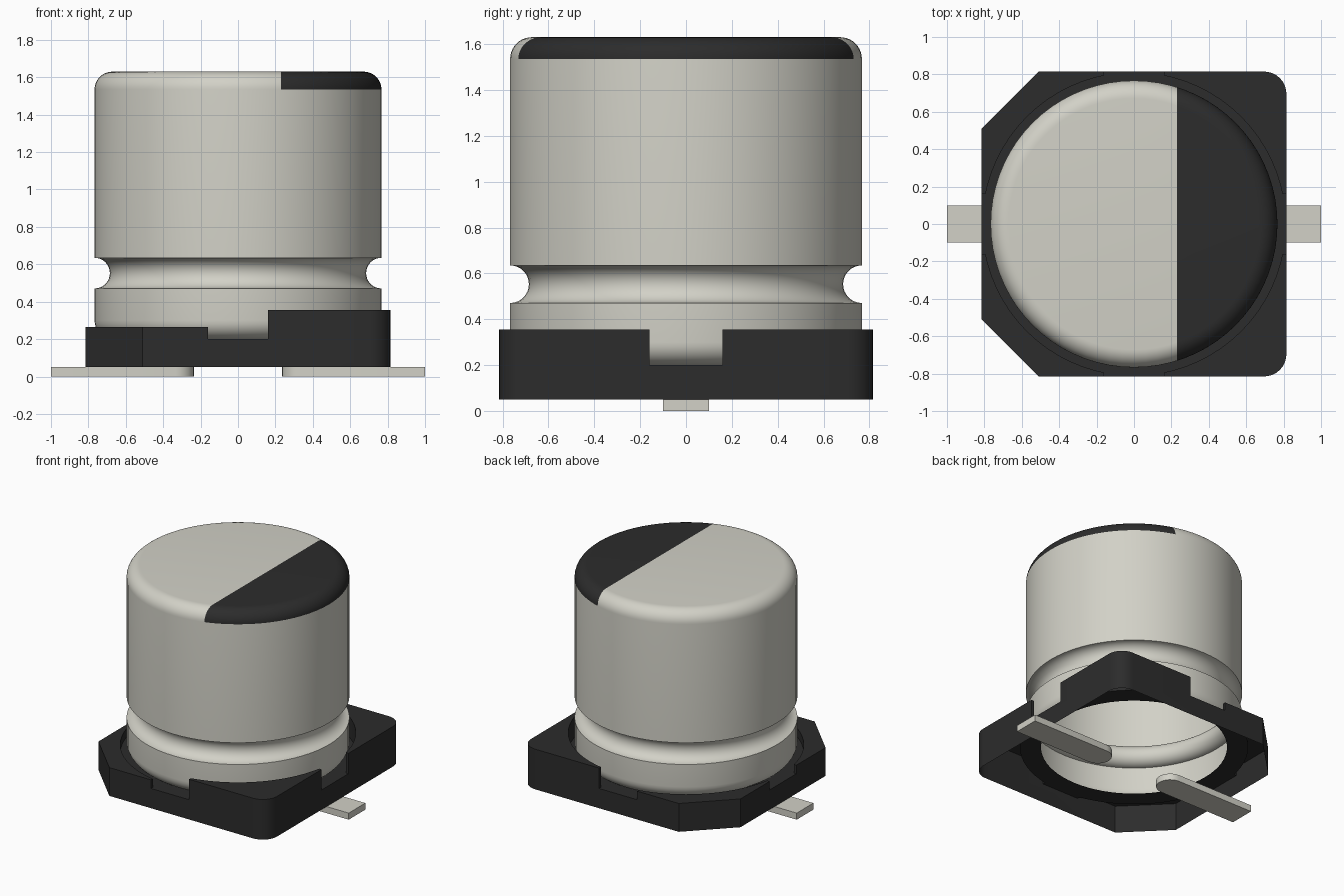
import bpy, bmesh, math
from mathutils import Vector

cube = bpy.data.objects.get("Cube")
if cube:
    bpy.data.objects.remove(cube, do_unlink=True)


def material(name, rgb):
    m = bpy.data.materials.new(name)
    m.use_nodes = True
    m.diffuse_color = (*rgb, 1)
    m.node_tree.nodes["Principled BSDF"].inputs["Base Color"].default_value = (*rgb, 1)
    return m


metal = material("warm_grey_metal", (0.645, 0.638, 0.571))
black = material("black_plastic", (0.025, 0.025, 0.025))


def finish(name, bm, *mats):
    mesh = bpy.data.meshes.new(name)
    bm.to_mesh(mesh)
    bm.free()
    for m in mats:
        mesh.materials.append(m)
    ob = bpy.data.objects.new(name, mesh)
    bpy.context.collection.objects.link(ob)
    return ob


def smooth(ob, degrees):
    bpy.ops.object.select_all(action="DESELECT")
    ob.select_set(True)
    bpy.context.view_layer.objects.active = ob
    bpy.ops.object.shade_smooth_by_angle(angle=math.radians(degrees))


def arc(cx, cy, r, start, end, n):
    angles = [math.radians(start + (end - start) * i / n) for i in range(n + 1)]
    return [(cx + r * math.cos(a), cy + r * math.sin(a)) for a in angles]


def prism(outline, z0, z1):
    bm = bmesh.new()
    face = bm.faces.new([bm.verts.new((x, y, z0)) for x, y in outline])
    up = bmesh.ops.extrude_face_region(bm, geom=[face])["geom"]
    bmesh.ops.translate(bm, vec=(0, 0, z1 - z0),
                        verts=[v for v in up if isinstance(v, bmesh.types.BMVert)])
    bmesh.ops.recalc_face_normals(bm, faces=bm.faces)
    return bm


def rect(x0, x1, y0, y1):
    return [(x0, y0), (x1, y0), (x1, y1), (x0, y1)]


# Can: lathed wall with rolled bottom lip, groove and rounded top, open below
R, SHOULDER, TOP = 0.767, 1.535, 1.63
profile = (arc(R - 0.1, 0.3, 0.1, -90, 0, 8)
           + arc(R, 0.553, 0.082, 270, 90, 16)
           + arc(R - 0.095, SHOULDER, 0.095, 0, 90, 10))
bm = bmesh.new()
pts = [bm.verts.new((r, 0, z)) for r, z in profile]
edges = [bm.edges.new(pair) for pair in zip(pts, pts[1:])]
bmesh.ops.spin(bm, geom=pts + edges, cent=(0, 0, 0), axis=(0, 0, 1),
               angle=math.tau, steps=72, use_duplicate=False)
bmesh.ops.remove_doubles(bm, verts=bm.verts, dist=0.0005)
rim = [e for e in bm.edges if e.is_boundary and e.verts[0].co.z > 1]
bmesh.ops.contextual_create(bm, geom=rim)
bmesh.ops.recalc_face_normals(bm, faces=bm.faces)
if max(bm.faces, key=lambda f: f.calc_center_median().z).normal.z < 0:
    bmesh.ops.reverse_faces(bm, faces=bm.faces)

# Polarity mark: straight cut across the rounded top
MARK = 0.23
cap = [f for f in bm.faces if f.calc_center_median().z > SHOULDER]
geom = set(cap)
for f in cap:
    geom.update(f.edges, f.verts)
bmesh.ops.bisect_plane(bm, geom=list(geom), plane_co=(MARK, 0, 0), plane_no=(1, 0, 0))
for f in bm.faces:
    c = f.calc_center_median()
    f.material_index = int(c.z > SHOULDER + 0.001 and c.x > MARK)
smooth(finish("can", bm, metal, black), 40)

# Base: square block, two chamfered and two rounded corners
H, CH, RAD = 0.815, 0.51, 0.12
outline = ([(-CH, -H)] + arc(H - RAD, RAD - H, RAD, -90, 0, 8)
           + arc(H - RAD, H - RAD, RAD, 0, 90, 8)
           + [(-CH, H), (-H, CH), (-H, -CH)])
FLOOR, BOTTOM, HOLE = 0.2, 0.05, 0.66
base = finish("base", prism(outline, BOTTOM, 0.355), black)

# Cutters: well for the can, hole, side notches and the lower half's step
cutters = {
    "well_cutter": prism(arc(0, 0, 0.81, 0, 355, 71), FLOOR, 1),
    "hole_cutter": prism(arc(0, 0, HOLE, 0, 355, 71), -1, 1),
    "notch_cutter_x": prism(rect(-2, 2, -0.16, 0.16), FLOOR, 1),
    "notch_cutter_y": prism(rect(-0.16, 0.16, -2, 2), FLOOR, 1),
    "step_cutter": prism(rect(-2, 0, -2, 2), 0.265, 1),
}
helpers = []
for name, cut_bm in cutters.items():
    cutter = finish(name, cut_bm)
    cutter.hide_render = True
    helpers.append(cutter)
    mod = base.modifiers.new(name, "BOOLEAN")
    mod.operation, mod.solver, mod.object = "DIFFERENCE", "EXACT", cutter
    bpy.context.view_layer.objects.active = base
    bpy.ops.object.modifier_apply(modifier=name)
for cutter in helpers:
    bpy.data.objects.remove(cutter, do_unlink=True)

# Hollow underside: drop the bottom face and the hole's wall
bm = bmesh.new()
bm.from_mesh(base.data)
drop = [f for f in bm.faces
        if all(v.co.z < BOTTOM + 0.01 for v in f.verts)
        or (abs(f.normal.z) < 0.1
            and all(v.co.xy.length < HOLE + 0.01 for v in f.verts))]
bmesh.ops.delete(bm, geom=drop, context="FACES")
for f in bm.faces:
    f.material_index = 0
bm.to_mesh(base.data)
bm.free()
smooth(base, 30)

# Leads: flat strips with rounded inner ends
for name, side in (("left_lead", 1), ("right_lead", -1)):
    strip = [(1, -0.1), (1, 0.1)] + arc(0.335, 0, 0.1, 90, 270, 12)
    smooth(finish(name, prism([(side * x, y) for x, y in strip], 0, BOTTOM), metal), 30)
